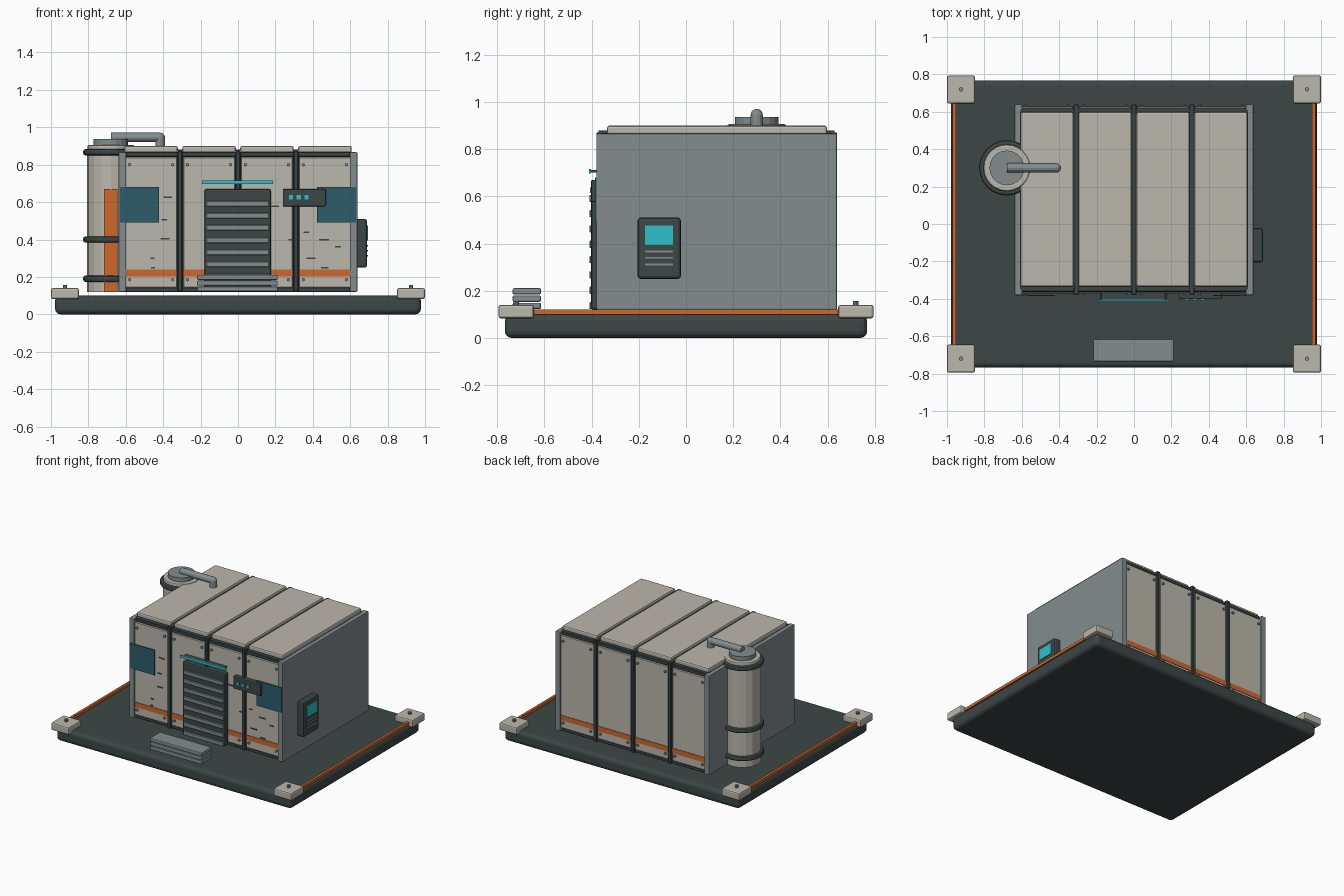
import bpy, math
from mathutils import Vector

if "Cube" in bpy.data.objects:
    bpy.data.objects.remove(bpy.data.objects["Cube"], do_unlink=True)


def material(name, r, g, b):
    m = bpy.data.materials.new(name)
    m.use_nodes = True
    m.diffuse_color = (r, g, b, 1)
    m.node_tree.nodes["Principled BSDF"].inputs["Base Color"].default_value = (r, g, b, 1)
    return m


DARK = material("dark slate", .045, .062, .062)
BEIGE = material("warm beige", .5, .475, .415)
GREY = material("steel grey", .225, .265, .275)
ORANGE = material("orange", .62, .14, .028)
CYAN = material("cyan glow", .026, .53, .59)
TEAL = material("teal glass", .026, .107, .145)


def box(name, x, y, z, mat, bevel=0, segments=2):
    """Box from (low, high) ranges on each axis."""
    bpy.ops.mesh.primitive_cube_add(size=1)
    ob = bpy.context.object
    ob.name = name
    for v in ob.data.vertices:
        v.co = Vector([lo if c < 0 else hi for c, (lo, hi) in zip(v.co, (x, y, z))])
    ob.data.materials.append(mat)
    if bevel:
        mod = ob.modifiers.new("bevel", "BEVEL")
        mod.width, mod.segments = bevel, segments
    return ob


def cylinder(name, centre, radius, depth, mat, axis="Z", sides=16, bevel=0):
    rot = {"X": (0, math.pi / 2, 0), "Y": (math.pi / 2, 0, 0), "Z": (0, 0, 0)}[axis]
    bpy.ops.mesh.primitive_cylinder_add(vertices=sides, radius=radius, depth=depth,
                                        location=centre, rotation=rot)
    ob = bpy.context.object
    ob.name = name
    ob.data.materials.append(mat)
    if bevel:
        mod = ob.modifiers.new("bevel", "BEVEL")
        mod.width, mod.segments, mod.limit_method = bevel, 2, "ANGLE"
        mod.angle_limit = math.radians(40)
    return ob


def around(c, half):
    return (c - half, c + half)


# Base slab with corner blocks, bolts and side rails
box("base_slab", around(0, .978), around(0, .768), (0, .1), DARK, .028, 3)
for sx in (-1, 1):
    box("side_rail", around(sx * .962, .009), around(0, .66), (.099, .12), ORANGE)
    for sy in (-1, 1):
        box("corner_block", around(sx * .925, .075), around(sy * .72, .075), (.083, .14), BEIGE, .01)
        cylinder("corner_bolt", (sx * .925, sy * .72, .145), .012, .025, GREY, sides=10)

# Building core and end walls
FRONT, BACK = -.38, .64
box("core", around(0, .61), (FRONT + .03, BACK - .03), (.12, .868), DARK)
for sx in (-1, 1):
    box("end_wall", around(sx * .618, .02), (FRONT, BACK), (.12, .867), GREY, .005)

# Wall panels, stripes, rivets and roof panels
for i in range(4):
    cx = (i - 1.5) * .31
    box("roof_panel", around(cx, .143), (-.335, .598), (.862, .9), BEIGE, .01)
    for y, s in ((FRONT, 1), (BACK, -1)):
        face = y + s * .012
        box("wall_panel", around(cx, .14), sorted((face, face + s * .025)), (.142, .842), BEIGE, .005, 1)
        box("panel_stripe", around(cx, .138), sorted((face - s * .004, face + s * .003)), (.203, .24), ORANGE)
        for dx in (-.115, .115):
            for z in (.185, .8):
                cylinder("panel_rivet", (cx + dx, face, z), .009, .022, GREY, "Y", 8)

# Dark seam strips and edge rails
for x in (-.31, 0, .31):
    for y, s in ((FRONT, 1), (BACK, -1)):
        box("wall_seam", around(x, .013), sorted((y, y + s * .04)), (.12, .872), DARK, .004, 1)
    box("roof_seam", around(x, .012), (FRONT + .01, BACK - .01), (.86, .88), DARK)
for y, s in ((FRONT, 1), (BACK, -1)):
    for z in (.132, .855):
        box("edge_rail", around(0, .6), sorted((y + s * .017, y + s * .05)), around(z, .013), DARK, .004, 1)

# Shutter door with slats and light bar
box("door", around(-.002, .178), (-.402, -.36), (.12, .67), DARK, .01)
for i in range(8):
    box("door_slat", around(-.002, .168), (-.41, -.395), around(.592 - i * .065, .015), GREY, .003, 1)
box("door_light", around(-.003, .19), (-.412, -.403), around(.707, .009), CYAN)
box("door_light_mount", around(-.003, .17), (-.404, -.365), around(.707, .005), DARK)

# Steps in front of the base
for i in range(3):
    box("step", around(-.003, .215), (-.735, -.615), (.122 + i * .031, .149 + i * .031), GREY, .006)

# Corner windows
for sx in (-1, 1):
    box("window", around(sx * .527, .104), (-.386, -.379), (.492, .68), TEAL)

# Front control box with indicator lights
box("control_box", around(.355, .115), (-.402, -.36), (.577, .67), DARK, .006)
for x in (.283, .325, .367):
    box("indicator", around(x, .011), (-.408, -.4), around(.626, .011), CYAN)

# Small scuff marks on the front
marks = [(-.375, .626, .022), (-.395, .507, .015), (-.39, .405, .025), (-.457, .3, .011),
         (-.455, .25, .011), (.2, .577, .02), (.288, .4, .018), (.365, .44, .014),
         (.46, .4, .026), (.535, .362, .016), (.39, .3, .025), (.465, .25, .02)]
for x, z, half in marks:
    box("scuff_mark", around(x, half), (-.372, -.365), around(z, .004), DARK)

# Wall terminal on the end wall
box("terminal", (.63, .69), (-.205, -.022), (.25, .51), DARK, .012)
box("terminal_screen", (.687, .695), (-.173, -.055), (.395, .476), CYAN)
for z in (.366, .34, .312):
    box("terminal_line", (.687, .694), (-.173, -.055), around(z, .004), GREY)

# Storage tank with bands, cap and orange stripe
TX, TY = -.68, .3
cylinder("tank", (TX, TY, .5), .128, .76, BEIGE)
for z in (.19, .4, .867):
    cylinder("tank_band", (TX, TY, z), .148, .034, DARK, sides=24, bevel=.012)
cylinder("tank_cap", (TX, TY, .885), .125, .042, BEIGE, sides=24, bevel=.008)
box("tank_stripe", around(TX, .036), (TY - .135, TY - .11), (.12, .67), ORANGE)

# Vent hub and pipe over the roof
cylinder("vent_hub", (TX, TY, .918), .093, .038, GREY, sides=20)
cylinder("vent_pipe", (-.548, TY, .946), .025, .264, GREY, "X", 12)
cylinder("vent_outlet", (-.416, TY, .92), .026, .05, GREY, sides=12)
bpy.ops.mesh.primitive_uv_sphere_add(segments=12, ring_count=8, radius=.026, location=(-.416, TY, .945))
elbow = bpy.context.object
elbow.name = "vent_elbow"
elbow.data.materials.append(GREY)
bpy.ops.object.shade_smooth_by_angle()
